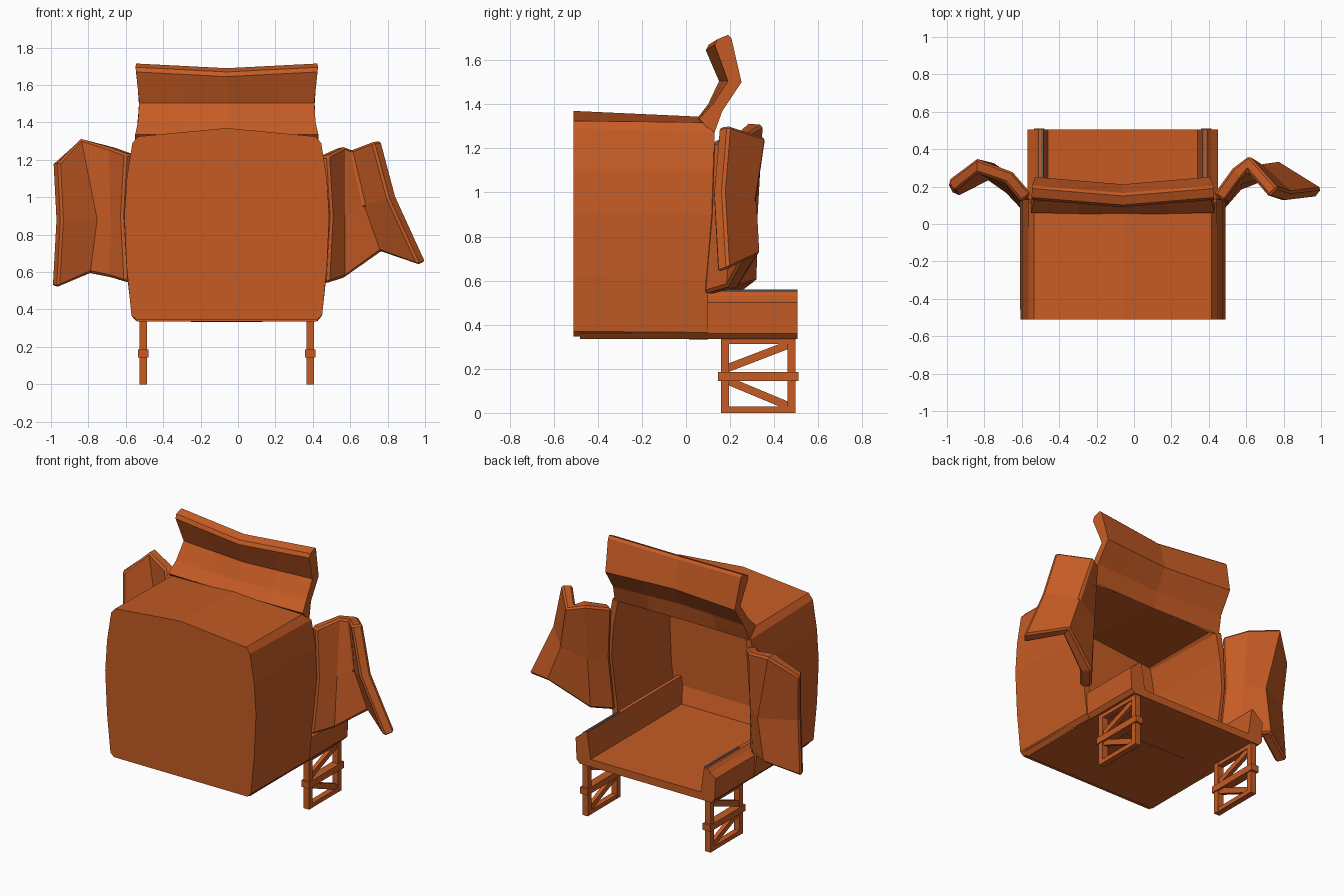
import bpy, bmesh
from math import atan2, hypot
from mathutils import Matrix

if "Cube" in bpy.data.objects:
    bpy.data.objects.remove(bpy.data.objects["Cube"])

CX = -0.06  # body centre line in x


def material(name, rgb):
    m = bpy.data.materials.new(name)
    m.diffuse_color = (*rgb, 1)
    m.use_nodes = True
    m.node_tree.nodes["Principled BSDF"].inputs["Base Color"].default_value = m.diffuse_color
    return m


RUST = material("rust_orange", (0.56, 0.105, 0.018))
GREY = material("dark_grey", (0.12, 0.13, 0.15))


def finish(name, bm, mat=RUST, thick=0, offset=0):
    bmesh.ops.recalc_face_normals(bm, faces=bm.faces)
    me = bpy.data.meshes.new(name)
    bm.to_mesh(me)
    bm.free()
    me.materials.append(mat)
    ob = bpy.data.objects.new(name, me)
    bpy.context.collection.objects.link(ob)
    if thick:
        mod = ob.modifiers.new("thickness", 'SOLIDIFY')
        mod.thickness, mod.offset, mod.use_even_offset = thick, offset, True
    return ob


def loft(rows, closed=False, caps=()):
    """Skin rows of points; caps lists the rows closed with a face."""
    bm = bmesh.new()
    vs = [[bm.verts.new(p) for p in r] for r in rows]
    n = len(rows[0])
    for a, b in zip(vs, vs[1:]):
        for i in range(n if closed else n - 1):
            j = (i + 1) % n
            bm.faces.new((a[i], a[j], b[j], b[i]))
    for c in caps:
        bm.faces.new(vs[c])
    return bm


def mirrored(half):
    """Close a half profile (u from the centre line, z) across u = 0."""
    pts = half + [(-u, z) for u, z in reversed(half) if u]
    return [(CX + u, z) for u, z in pts]


def box(bm, centre, size, tilt=0):
    m = (Matrix.Translation(centre) @ Matrix.Rotation(tilt, 4, 'X')
         @ Matrix.Diagonal((*size, 1)))
    bmesh.ops.create_cube(bm, size=1, matrix=m)


# Bulged container shell, closed at the front
front = mirrored([(0, .347), (.485, .347), (.51, .37), (.535, .62), (.548, .9),
                  (.535, 1.1), (.505, 1.29), (.475, 1.325), (0, 1.37)])
back = mirrored([(0, .332), (.485, .338), (.508, .365), (.535, .60), (.55, .9),
                 (.535, 1.1), (.503, 1.27), (.475, 1.318), (0, 1.343)])
edge_y = lambda z: 0.08 if z > 1.3 else 0.10 + 0.03 * (0.6 < z < 1.3)
bm = loft([[(x, -.51, z) for x, z in front], [(x, edge_y(z), z) for x, z in back]],
          True, (0,))
finish("container_shell", bm, thick=.04, offset=-1)

# Floor tray with sloped side rails, sticking out at the back
tray = mirrored([(.48, .336), (.502, .36), (.509, .50), (.47, .53), (.45, .553),
                 (.425, .553), (.40, .385)])
finish("floor_tray", loft([[(x, y, z) for x, z in tray] for y in (-.48, .505)],
                          True, (0, 1)))

# Sloped fillet where the floor meets the front wall
fillet = [(-.475, .375), (-.475, .50), (-.44, .38)]
finish("front_fillet", loft([[(CX + u, y, z) for y, z in fillet] for u in (-.46, .46)],
                            True, (0, 1)))

for side, s in (("left", -1), ("right", 1)):
    # Grey seal strip along each rail
    bm = bmesh.new()
    box(bm, (CX + s * .432, .33, .553), (.012, .35, .012))
    finish(side + "_rail_seal", bm, GREY)

    # Lattice leg: frame, crossbar and two diagonals
    bm = bmesh.new()
    lx = CX + s * .446
    for y in (.177, .478):
        box(bm, (lx, y, .172), (.04, .036, .344))
    for z in (.014, .326):
        box(bm, (lx, .328, z), (.038, .30, .028))
    box(bm, (lx, .328, .165), (.055, .365, .042))
    for (y0, z0), (y1, z1) in (((.18, .20), (.48, .315)), ((.18, .15), (.48, .025))):
        box(bm, (lx, (y0 + y1) / 2, (z0 + z1) / 2),
            (.026, hypot(y1 - y0, z1 - z0), .036), atan2(z1 - z0, y1 - y0))
    finish(side + "_lattice_leg", bm)

# Torn roof flap, bent up and folded: (half width, y, z, centre y shift)
outer = [(.49, .06, 1.335, -.01), (.475, .12, 1.40, -.02), (.468, .19, 1.505, -.04),
         (.485, .13, 1.67, -.04), (.488, .142, 1.695, -.04)]
inner = [(.485, .19, 1.715, -.04), (.483, .206, 1.70, -.04), (.47, .252, 1.50, -.04),
         (.475, .165, 1.37, -.03), (.49, .125, 1.26, -.01)]
cols = []
for k in (-1, -.5, 0, .5, 1):
    cols.append([(CX + k * w, y + d * (1 - abs(k)), z - .025 * (1 - abs(k)) * (z > 1.6))
                 for w, y, z, d in outer + inner])
finish("roof_flap", loft(cols, True, (0, -1)))

# Torn side flaps: rows from bottom to top, points from wall to tip
left_flap = [
    [(-.575, .10, .545), (-.66, .19, .57), (-.79, .28, .595), (-.98, .19, .52)],
    [(-.595, .13, .90), (-.66, .22, .90), (-.75, .285, .88), (-.96, .18, .88)],
    [(-.575, .14, 1.23), (-.67, .25, 1.265), (-.84, .31, 1.31), (-.975, .205, 1.18)]]
right_flap = [
    [(.455, .10, .54), (.55, .21, .57), (.77, .295, .715), (.988, .165, .645)],
    [(.475, .13, .90), (.55, .24, .90), (.68, .28, .96), (.825, .145, 1.00)],
    [(.455, .14, 1.22), (.55, .27, 1.265), (.61, .325, 1.25), (.745, .17, 1.30)]]
for name, rows in (("left_side_flap", left_flap), ("right_side_flap", right_flap)):
    ob = finish(name, loft(rows), thick=.068)
    bev = ob.modifiers.new("worn_edges", 'BEVEL')
    bev.width, bev.segments, bev.angle_limit = .012, 1, 1.1
